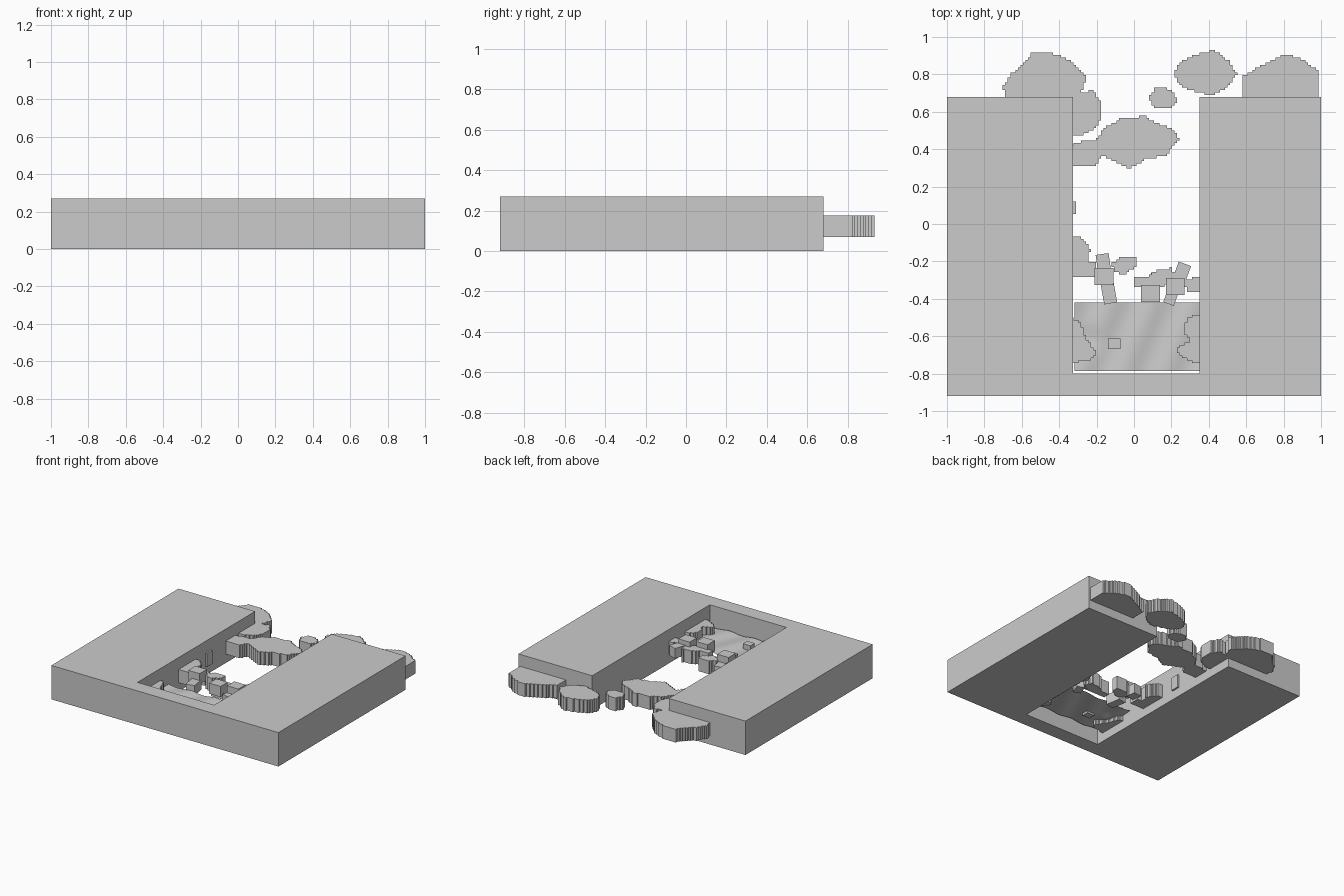
import bpy, bmesh, math
from mathutils import Matrix

if "Cube" in bpy.data.objects:
    bpy.data.objects.remove(bpy.data.objects["Cube"])

grey = bpy.data.materials.new("stone_grey")
grey.diffuse_color = (0.6, 0.6, 0.6, 1)
grey.use_nodes = True
grey.node_tree.nodes["Principled BSDF"].inputs["Base Color"].default_value = grey.diffuse_color


def finish(name, bm):
    bmesh.ops.recalc_face_normals(bm, faces=bm.faces)
    mesh = bpy.data.meshes.new(name)
    bm.to_mesh(mesh)
    bm.free()
    mesh.materials.append(grey)
    obj = bpy.data.objects.new(name, mesh)
    bpy.context.collection.objects.link(obj)
    return obj


def raise_faces(bm, height):
    ext = bmesh.ops.extrude_face_region(bm, geom=bm.faces[:])
    verts = [v for v in ext["geom"] if isinstance(v, bmesh.types.BMVert)]
    bmesh.ops.translate(bm, verts=verts, vec=(0, 0, height))


def inside(x, y, pts):
    hit = False
    for (x1, y1), (x2, y2) in zip(pts, pts[1:] + pts[:1]):
        if (y1 > y) != (y2 > y) and x < x1 + (y - y1) * (x2 - x1) / (y2 - y1):
            hit = not hit
    return hit


def rock(name, pts, z0=0.07, z1=0.175, step=0.0135):
    """Flat slab whose outline is snapped to a fine square grid."""
    bm = bmesh.new()
    verts = {}

    def corner(i, j):
        if (i, j) not in verts:
            verts[i, j] = bm.verts.new((i * step, j * step, z0))
        return verts[i, j]

    xs, ys = [p[0] for p in pts], [p[1] for p in pts]
    for i in range(math.floor(min(xs) / step), math.ceil(max(xs) / step)):
        for j in range(math.floor(min(ys) / step), math.ceil(max(ys) / step)):
            if inside((i + 0.5) * step, (j + 0.5) * step, pts):
                bm.faces.new([corner(i, j), corner(i + 1, j),
                              corner(i + 1, j + 1), corner(i, j + 1)])
    bmesh.ops.dissolve_limit(bm, angle_limit=0.01, verts=bm.verts[:], edges=bm.edges[:])
    raise_faces(bm, z1 - z0)
    return finish(name, bm)


def block(name, x, y, sx, sy, z0, z1, turn=0):
    bm = bmesh.new()
    m = (Matrix.Translation((x, y, (z0 + z1) / 2))
         @ Matrix.Rotation(math.radians(turn), 4, "Z")
         @ Matrix.Diagonal((sx, sy, z1 - z0, 1)))
    bmesh.ops.create_cube(bm, size=1, matrix=m)
    return finish(name, bm)


# U-shaped surround, open at the back
bm = bmesh.new()
outline = [(-1, -0.92), (1, -0.92), (1, 0.68), (0.35, 0.68),
           (0.35, -0.8), (-0.325, -0.8), (-0.325, 0.68), (-1, 0.68)]
bm.faces.new([bm.verts.new((x, y, 0)) for x, y in outline])
raise_faces(bm, 0.27)
finish("surround", bm)

# Gently rippled floor
bm = bmesh.new()
bmesh.ops.create_grid(bm, x_segments=32, y_segments=20, size=0.5)
for v in bm.verts:
    x, y = 0.016 + v.co.x * 0.668, -0.604 + v.co.y * 0.366
    ripple = 0.006 * math.sin(28 * x - 12 * y)
    dent = -0.015 * math.exp(-((x + 0.24) ** 2 + (y + 0.62) ** 2) / 0.004)
    v.co = (x, y, 0.11 + ripple + dent)
floor = finish("rippled_floor", bm)
for p in floor.data.polygons:
    p.use_smooth = True

# Rocks beyond the open end
rock("rear_left_rock", [(-.70, .73), (-.66, .80), (-.59, .86), (-.54, .92), (-.42, .91),
                        (-.32, .86), (-.255, .78), (-.28, .71), (-.34, .65), (-.68, .65)])
rock("left_side_rock", [(-.36, .70), (-.22, .71), (-.17, .65), (-.18, .55), (-.22, .50),
                        (-.30, .465), (-.36, .48)])
rock("middle_rock", [(-.36, .41), (-.28, .44), (-.20, .45), (-.16, .51), (-.06, .57),
                     (.06, .575), (.14, .53), (.20, .51), (.245, .45), (.20, .41),
                     (.17, .365), (.07, .35), (-.03, .295), (-.11, .34), (-.17, .37),
                     (-.20, .315), (-.36, .31)])
rock("small_rock", [(.08, .68), (.12, .73), (.20, .72), (.235, .66), (.19, .615), (.11, .62)])
rock("rear_rock", [(.21, .80), (.25, .87), (.34, .91), (.43, .93), (.51, .87), (.55, .80),
                   (.50, .73), (.42, .69), (.34, .70), (.25, .74)])
rock("rear_right_rock", [(.585, .65), (.585, .79), (.70, .86), (.81, .91), (.90, .88),
                         (.985, .82), (.985, .65)])

# Rocks around the floor
rock("wall_sliver", [(-.34, .12), (-.305, .12), (-.305, .05), (-.34, .05)])
rock("left_rock", [(-.35, -.055), (-.27, -.08), (-.235, -.14), (-.25, -.205), (-.20, -.21),
                   (-.20, -.285), (-.35, -.285)])
rock("centre_rock", [(-.12, -.21), (-.06, -.17), (.01, -.175), (.01, -.23), (-.06, -.275),
                     (-.11, -.25)])
rock("right_centre_rock", [(0, -.285), (.07, -.28), (.12, -.25), (.20, -.235), (.23, -.30),
                           (.15, -.34), (0, -.335)])
rock("right_rock", [(.27, -.30), (.36, -.275), (.36, -.37), (.28, -.36)])
rock("floor_left_rock", [(-.35, -.50), (-.30, -.51), (-.28, -.55), (-.25, -.62), (-.20, -.69),
                         (-.24, -.73), (-.35, -.74)])
rock("floor_right_rock", [(.37, -.48), (.28, -.50), (.27, -.58), (.30, -.63), (.23, -.66),
                          (.24, -.70), (.32, -.74), (.37, -.74)])

# Raised cubes, and lower tilted blocks beneath them
for name, x, y in (("left_cube", -.16, -.28), ("middle_cube", .088, -.372),
                   ("right_cube", .22, -.335)):
    block(name, x, y, .1, .09, .13, .215)
block("floor_cube", -.105, -.64, .066, .055, .09, .145)
block("left_back_block", -.165, -.20, .07, .08, .08, .16, 8)
block("left_front_block", -.135, -.365, .07, .12, .08, .16, 10)
block("middle_block", .108, -.30, .05, .07, .08, .16, -15)
block("right_back_block", .255, -.26, .07, .10, .1, .18, -20)
block("right_front_block", .20, -.385, .06, .09, .08, .16, -20)
